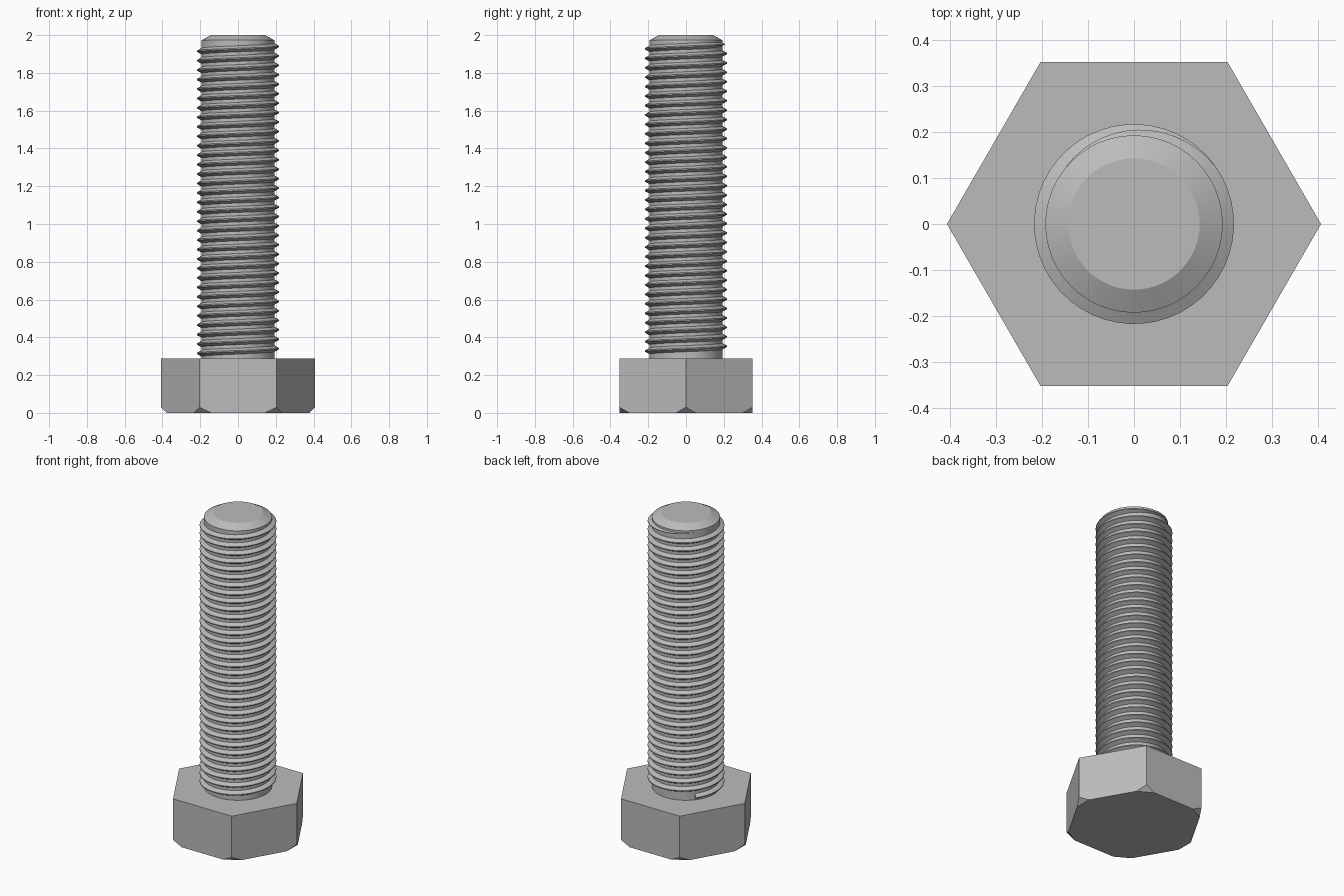
import bpy, bmesh
from math import sin, cos, pi, radians
from mathutils import Vector

cube = bpy.data.objects.get("Cube")
if cube:
    bpy.data.objects.remove(cube)

HEAD_R, HEAD_H, CHAMFER = 0.407, 0.287, 0.03
CORE_R, CREST_R = 0.193, 0.2175
PITCH, STEPS = 0.05, 48

steel = bpy.data.materials.new("steel grey")
steel.use_nodes = True
colour = (0.5, 0.5, 0.5, 1)
steel.diffuse_color = colour
steel.node_tree.nodes["Principled BSDF"].inputs["Base Color"].default_value = colour


def finish(name, bm, smooth=True):
    bmesh.ops.recalc_face_normals(bm, faces=bm.faces)
    mesh = bpy.data.meshes.new(name)
    bm.to_mesh(mesh)
    bm.free()
    obj = bpy.data.objects.new(name, mesh)
    bpy.context.collection.objects.link(obj)
    mesh.materials.append(steel)
    if smooth:
        bpy.ops.object.select_all(action="DESELECT")
        obj.select_set(True)
        bpy.context.view_layer.objects.active = obj
        bpy.ops.object.shade_smooth_by_angle(angle=radians(25))


# Hexagonal head with its lower corners cut off
bm = bmesh.new()
corners = [Vector((cos(i * pi / 3), sin(i * pi / 3), 0)) * HEAD_R for i in range(6)]
up = Vector((0, 0, 1))
for i, corner in enumerate(corners):
    bm.verts.new(corner + up * HEAD_H)
    bm.verts.new(corner + up * CHAMFER)
    for neighbour in (corners[i - 1], corners[(i + 1) % 6]):
        bm.verts.new(corner.lerp(neighbour, 0.15))
bmesh.ops.convex_hull(bm, input=bm.verts)
bmesh.ops.dissolve_limit(bm, angle_limit=radians(1), verts=bm.verts, edges=bm.edges)
finish("hex_head", bm, smooth=False)

# Round shank with a tapered tip
bm = bmesh.new()
outline = [(CORE_R, HEAD_H - 0.02), (CORE_R, 1.973), (0.143, 2.0)]
rings = [[bm.verts.new((r * cos(2 * pi * i / STEPS), r * sin(2 * pi * i / STEPS), z))
          for i in range(STEPS)] for r, z in outline]
for low, high in zip(rings, rings[1:]):
    for i in range(STEPS):
        j = (i + 1) % STEPS
        bm.faces.new((low[i], low[j], high[j], high[i]))
bm.faces.new(rings[0])
bm.faces.new(rings[-1])
finish("shank", bm)

# Right-handed ridge swept up the shank, fading out at the top
TOP_ANGLE, TURNS, FADE = radians(140), 33, 0.3
TOP_Z = 1.94 + PITCH * 0.39
bm = bmesh.new()
previous = None
for k in range(TURNS * STEPS + 1):
    left = TURNS - k / STEPS
    angle = TOP_ANGLE - 2 * pi * left
    z = TOP_Z - PITCH * left
    size = min(1, left / FADE + 0.02)
    crest = CORE_R + (CREST_R - CORE_R) * size
    section = [(CORE_R - 0.003, -0.018 * size), (crest, -0.003 * size),
               (crest, 0.003 * size), (CORE_R - 0.003, 0.018 * size)]
    current = [bm.verts.new((r * cos(angle), r * sin(angle), z + dz)) for r, dz in section]
    if previous:
        for a in range(4):
            b = (a + 1) % 4
            bm.faces.new((previous[a], previous[b], current[b], current[a]))
    else:
        bm.faces.new(current)
    previous = current
bm.faces.new(previous)
finish("thread", bm)
